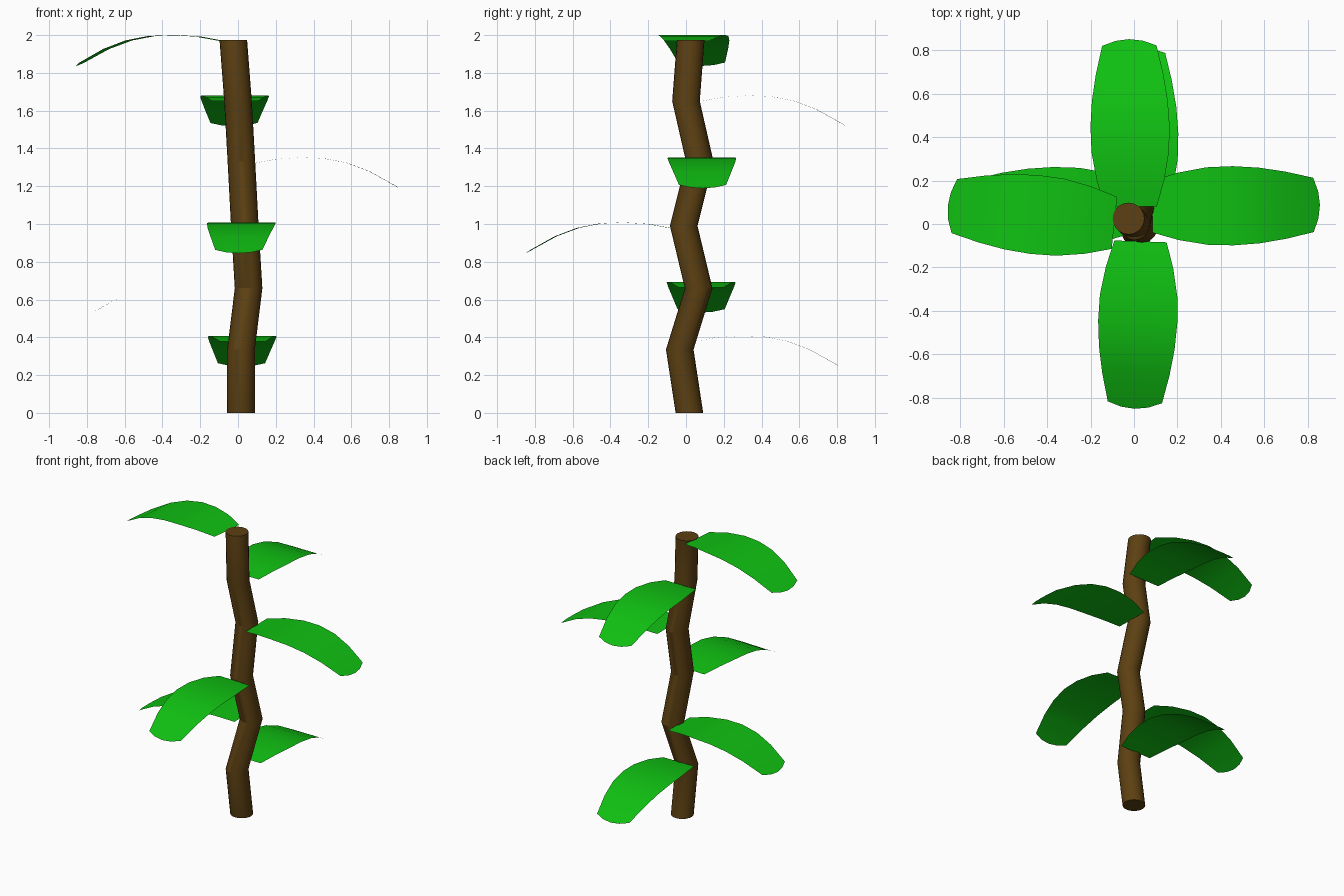
import bpy, bmesh, math
from mathutils import Matrix, Vector

cube = bpy.data.objects.get("Cube")
if cube:
    bpy.data.objects.remove(cube, do_unlink=True)


def material(name, rgb):
    m = bpy.data.materials.new(name)
    m.use_nodes = True
    m.diffuse_color = (*rgb, 1)
    m.node_tree.nodes["Principled BSDF"].inputs["Base Color"].default_value = (*rgb, 1)
    return m


bark = material("brown_bark", (0.107, 0.051, 0.006))
green = material("leaf_green", (0.005, 0.53, 0.006))


def finish(bm, name, mat, angle):
    mesh = bpy.data.meshes.new(name)
    bm.to_mesh(mesh)
    bm.free()
    mesh.materials.append(mat)
    obj = bpy.data.objects.new(name, mesh)
    bpy.context.collection.objects.link(obj)
    bpy.ops.object.select_all(action="DESELECT")
    obj.select_set(True)
    bpy.context.view_layer.objects.active = obj
    bpy.ops.object.shade_smooth_by_angle(angle=math.radians(angle))
    return obj


# Crooked trunk: level rings lofted along a zigzag path
RADIUS, SIDES = 0.073, 20
path = [(0.016, 0.018, 0), (0.016, -0.033, 0.335), (0.056, 0.067, 0.66),
        (0.036, -0.012, 0.99), (0.018, 0.073, 1.33), (0, 0, 1.65),
        (-0.025, 0.025, 1.975)]
bm = bmesh.new()
rings = []
for point in path:
    steps = [2 * math.pi * i / SIDES for i in range(SIDES)]
    rings.append([bm.verts.new(Vector(point) + RADIUS * Vector((math.cos(a), math.sin(a), 0)))
                  for a in steps])
for low, high in zip(rings, rings[1:]):
    for i in range(SIDES):
        j = (i + 1) % SIDES
        bm.faces.new((low[i], low[j], high[j], high[i]))
bm.faces.new(rings[0][::-1])
bm.faces.new(rings[-1])
finish(bm, "trunk", bark, 25)

# Leaf rows: distance from base, height, half width
rows = [(0, 0, 0.12), (0.12, 0.022, 0.155), (0.25, 0.03, 0.178), (0.37, 0.025, 0.182),
        (0.49, 0.002, 0.174), (0.61, -0.043, 0.155), (0.74, -0.115, 0.125)]
ACROSS = (-1, -0.5, 0, 0.5, 1)


def leaf(name, base, yaw):
    """Thin arched blade with a rounded tip, pointing along yaw."""
    bm = bmesh.new()
    grid = []
    for k, (d, h, w) in enumerate(rows):
        line = []
        for s in ACROSS:
            bulge = 0.03 * (1 - s * s) if k == len(rows) - 1 else 0
            line.append(bm.verts.new((d + bulge, s * w, h - 0.6 * bulge)))
        grid.append(line)
    for a, b in zip(grid, grid[1:]):
        for i in range(len(ACROSS) - 1):
            bm.faces.new((a[i], b[i], b[i + 1], a[i + 1]))
    bm.transform(Matrix.Translation(base) @ Matrix.Rotation(math.radians(yaw), 4, "Z"))
    finish(bm, name, green, 40)


# Leaves spiralling up the trunk
leaf("leaf_back_lower", (0.025, 0.045, 0.378), 90.5)
leaf("leaf_right_lower", (0, 0.08, 0.664), 180)
leaf("leaf_front", (0.03, -0.08, 0.978), -92)
leaf("leaf_left", (0.085, 0.08, 1.322), 0.6)
leaf("leaf_back_upper", (-0.015, 0.08, 1.65), 90.5)
leaf("leaf_right_upper", (-0.09, 0.005, 1.97), 174)
